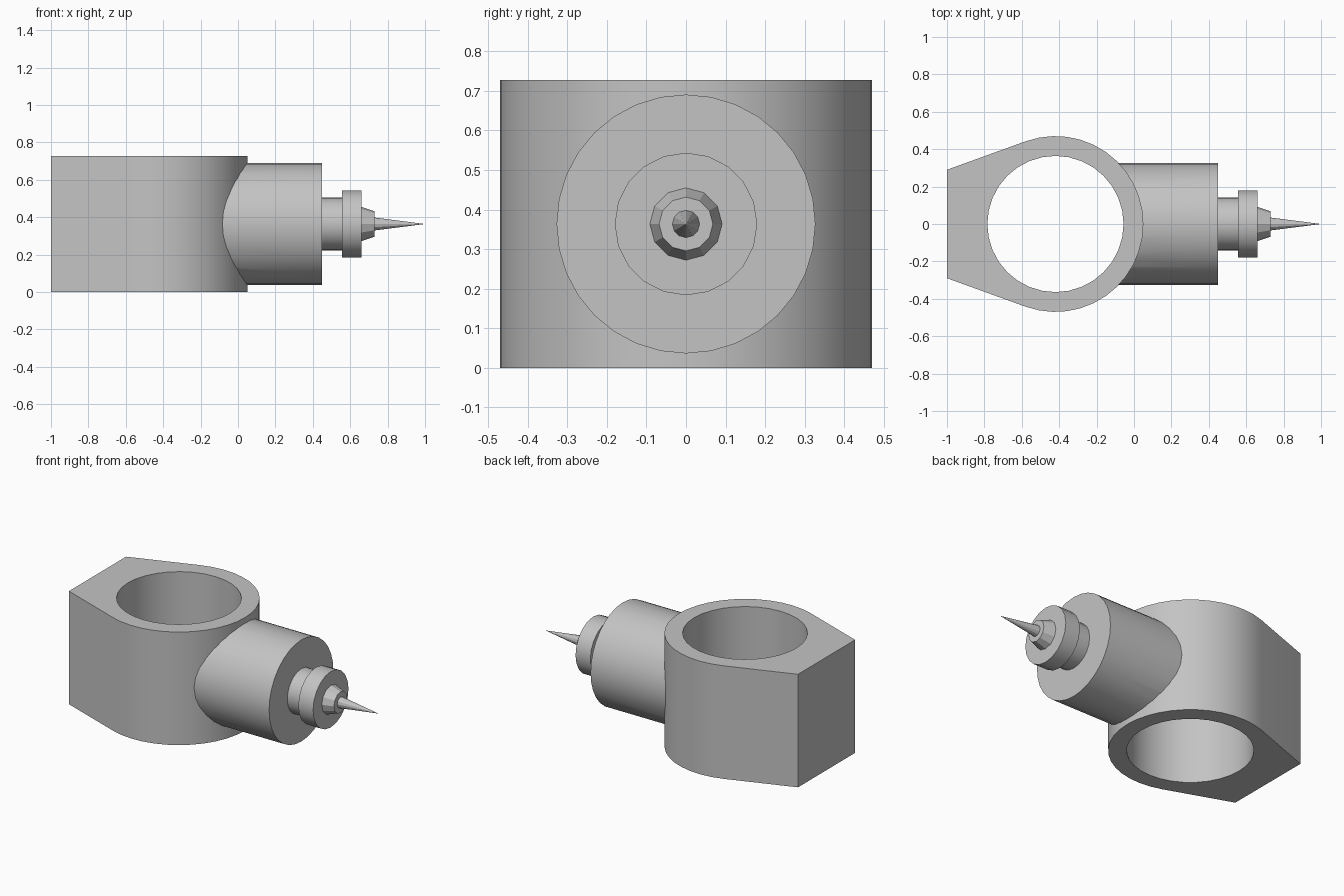
import bpy, bmesh
from math import radians, cos, sin, acos, atan2, hypot
from mathutils import Matrix, Vector

cube = bpy.data.objects.get("Cube")
if cube:
    bpy.data.objects.remove(cube)

HEIGHT = 0.727
MID = HEIGHT / 2
RING_X, OUTER, BORE = -0.42, 0.47, 0.364

grey = bpy.data.materials.new("plain grey")
grey.use_nodes = True
colour = (0.55, 0.55, 0.55, 1)
grey.diffuse_color = colour
grey.node_tree.nodes["Principled BSDF"].inputs["Base Color"].default_value = colour


def make(name, bm):
    bmesh.ops.recalc_face_normals(bm, faces=bm.faces)
    mesh = bpy.data.meshes.new(name)
    bm.to_mesh(mesh)
    bm.free()
    obj = bpy.data.objects.new(name, mesh)
    bpy.context.collection.objects.link(obj)
    mesh.materials.append(grey)
    return obj


def activate(obj):
    bpy.ops.object.select_all(action="DESELECT")
    obj.select_set(True)
    bpy.context.view_layer.objects.active = obj


def smooth(obj):
    activate(obj)
    bpy.ops.object.shade_smooth_by_angle(angle=radians(25))


def turned(name, x0, x1, r0, r1, sides):
    """Cylinder or cone lying along x, at mid height."""
    bm = bmesh.new()
    place = Matrix.Translation(((x0 + x1) / 2, 0, MID)) @ Matrix.Rotation(radians(90), 4, "Y")
    bmesh.ops.create_cone(bm, cap_ends=True, segments=sides, radius1=r0, radius2=r1,
                          depth=x1 - x0, matrix=place)
    bmesh.ops.remove_doubles(bm, verts=bm.verts, dist=1e-5)
    return make(name, bm)


def cut_bore(obj, radius):
    """Cut an upright round hole at the ring centre."""
    bm = bmesh.new()
    bmesh.ops.create_cone(bm, cap_ends=True, segments=32, radius1=radius, radius2=radius,
                          depth=2, matrix=Matrix.Translation((RING_X, 0, MID)))
    cutter = make("bore_cutter", bm)
    cutter.hide_render = True
    mod = obj.modifiers.new("bore", "BOOLEAN")
    mod.operation, mod.solver, mod.object = "DIFFERENCE", "EXACT", cutter
    activate(obj)
    bpy.ops.object.modifier_apply(modifier=mod.name)
    bpy.data.objects.remove(cutter)


# Ring body: round arc with tangent sides running to a flat back
corner = Vector((-1, 0.29))
reach = corner - Vector((RING_X, 0))
tangent = atan2(reach.y, reach.x) - acos(OUTER / hypot(*reach))
STEPS = 24
arc = [tangent * (2 * i / STEPS - 1) for i in range(STEPS + 1)]
outline = [(RING_X + OUTER * cos(a), OUTER * sin(a)) for a in arc]
outline += [(corner.x, corner.y), (corner.x, -corner.y)]
bm = bmesh.new()
base = bm.faces.new([bm.verts.new((x, y, 0)) for x, y in outline])
top = bmesh.ops.extrude_face_region(bm, geom=[base], use_keep_orig=True)
bmesh.ops.translate(bm, vec=(0, 0, HEIGHT),
                    verts=[g for g in top["geom"] if isinstance(g, bmesh.types.BMVert)])
body = make("ring_body", bm)
cut_bore(body, BORE)
smooth(body)

# Barrel, its root trimmed inside the ring wall
barrel = turned("barrel", -0.12, 0.45, 0.327, 0.327, 32)
cut_bore(barrel, 0.41)
smooth(barrel)

# Stepped tip
for part in (("neck", 0.44, 0.56, 0.142, 0.142, 20),
             ("collar", 0.555, 0.66, 0.18, 0.18, 20),
             ("needle_base", 0.655, 0.73, 0.093, 0.068, 12),
             ("needle", 0.725, 1.0, 0.035, 0, 12)):
    smooth(turned(*part))
